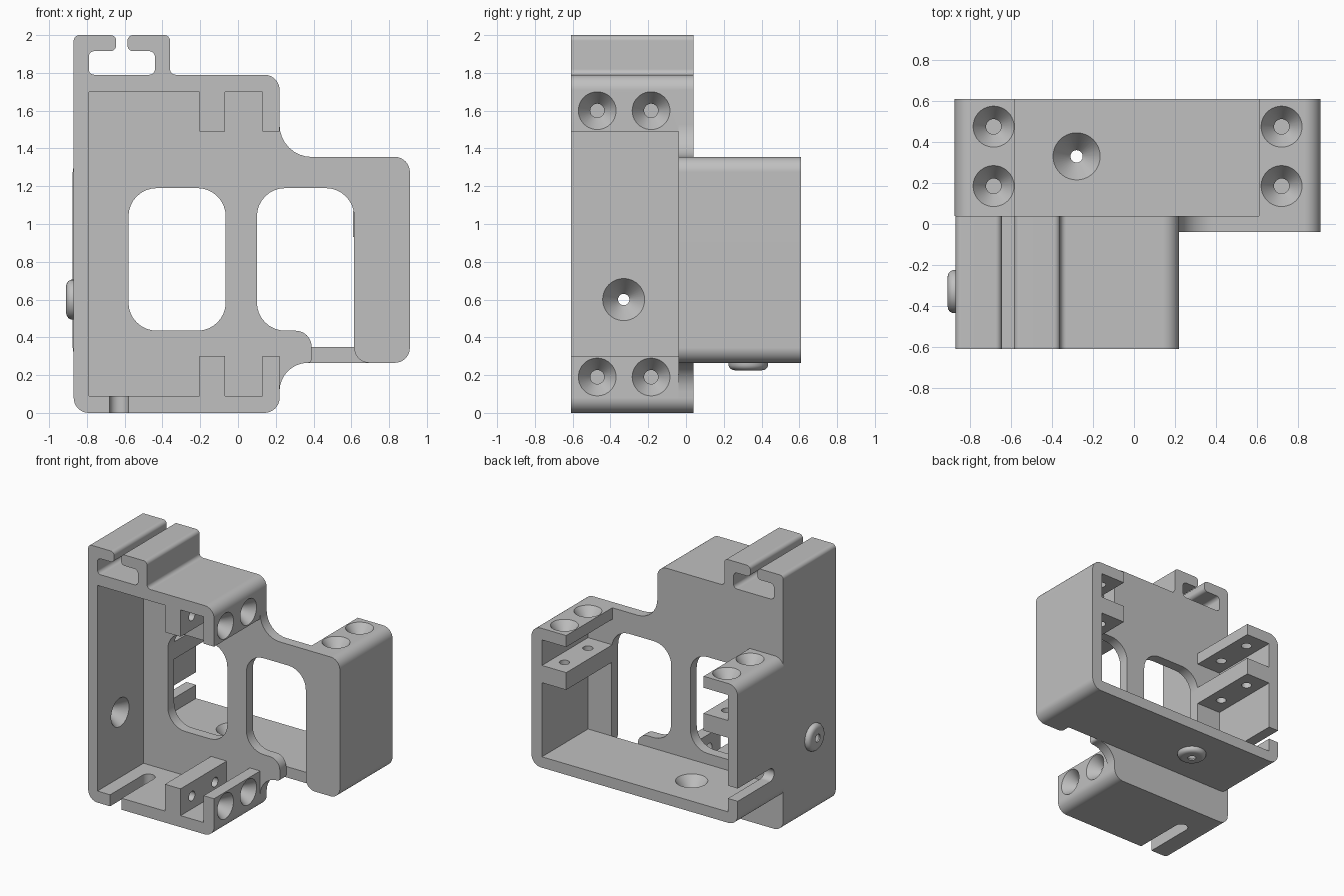
import bpy, bmesh, math
from mathutils import Vector

cube = bpy.data.objects.get("Cube")
if cube:
    bpy.data.objects.remove(cube, do_unlink=True)

grey = bpy.data.materials.new("plain grey")
grey.use_nodes = True
COLOUR = (0.53, 0.53, 0.53, 1)
grey.diffuse_color = COLOUR
grey.node_tree.nodes["Principled BSDF"].inputs["Base Color"].default_value = COLOUR


def place(axis, u, v, w):
    """Point (u, v) of a section at distance w along the axis."""
    return {"X": (w, u, v), "Y": (u, w, v), "Z": (u, v, w)}[axis]


def rounded(points, steps=8):
    """Outline from (u, v[, radius]) with its square corners rounded."""
    out = []
    for i, p in enumerate(points):
        c = Vector(p[:2])
        r = p[2] if len(p) > 2 else 0
        if not r:
            out.append(c)
            continue
        d1 = (Vector(points[i - 1][:2]) - c).normalized()
        d2 = (Vector(points[(i + 1) % len(points)][:2]) - c).normalized()
        for k in range(steps + 1):
            t = math.pi / 2 * k / steps
            out.append(c + r * (d1 + d2 - d2 * math.cos(t) - d1 * math.sin(t)))
    return out


def prism(bm, points, axis, start, end):
    """Extruded outline."""
    outline = rounded(points)
    rings = [[bm.verts.new(place(axis, p.x, p.y, w)) for p in outline] for w in (start, end)]
    skin(bm, rings)


def lathe(bm, axis, u, v, profile, sides=40):
    """Round part from (distance, radius) pairs."""
    turn = [2 * math.pi * k / sides for k in range(sides)]
    rings = [[bm.verts.new(place(axis, u + r * math.cos(a), v + r * math.sin(a), w))
              for a in turn] for w, r in profile]
    skin(bm, rings)


def skin(bm, rings):
    n = len(rings[0])
    bm.faces.new(rings[0])
    bm.faces.new(rings[-1])
    for a, b in zip(rings, rings[1:]):
        for i in range(n):
            bm.faces.new((a[i], a[(i + 1) % n], b[(i + 1) % n], b[i]))


def make(name, bm):
    bmesh.ops.recalc_face_normals(bm, faces=bm.faces)
    mesh = bpy.data.meshes.new(name)
    bm.to_mesh(mesh)
    bm.free()
    mesh.materials.append(grey)
    obj = bpy.data.objects.new(name, mesh)
    bpy.context.collection.objects.link(obj)
    return obj


def activate(obj):
    bpy.ops.object.select_all(action="DESELECT")
    obj.select_set(True)
    bpy.context.view_layer.objects.active = obj


def combine(obj, tool, operation):
    activate(obj)
    mod = obj.modifiers.new("cut", "BOOLEAN")
    mod.operation = operation
    mod.solver = "EXACT"
    mod.object = tool
    bpy.ops.object.modifier_apply(modifier=mod.name)
    bpy.data.objects.remove(tool, do_unlink=True)


def finish(obj):
    activate(obj)
    bpy.ops.object.shade_smooth_by_angle(angle=math.radians(30))
    mod = obj.modifiers.new("even shading", "WEIGHTED_NORMAL")
    mod.keep_sharp = True


def mount_boss(cradle, axis, u, v, face):
    """Rounded boss on the outside of a wall."""
    bm = bmesh.new()
    lathe(bm, axis, u, v, [(face + 0.02, 0.105), (face - 0.015, 0.105), (face - 0.028, 0.098),
                           (face - 0.036, 0.087), (face - 0.04, 0.07)])
    combine(cradle, make("boss", bm), "UNION")


def boss_hole(bm, axis, u, v, face):
    lathe(bm, axis, u, v, [(face + 0.095, 0.122), (face + 0.085, 0.115),
                           (face - 0.03, 0.03), (face - 0.1, 0.03)])


def screw_hole(bm, axis, u, v, face):
    """Countersink through the lip, then a straight hole through the inner block."""
    lathe(bm, axis, u, v, [(face + 0.01, 0.107), (face - 0.09, 0.037), (face - 0.5, 0.037)])


# Outline of the front body with the slotted rail on top
R = 0.03
BODY = [(0.22, 1.79, 0.08), (-0.36, 1.79, R), (-0.36, 2, R), (-0.585, 2, R),
        (-0.585, 1.915, R), (-0.44, 1.915, R), (-0.44, 1.79, R), (-0.79, 1.79, R),
        (-0.79, 1.915, R), (-0.645, 1.915, R), (-0.645, 2, R), (-0.87, 2, R),
        (-0.87, 0, 0.08), (0.22, 0, 0.08)]

# Front cradle: open front and side, with two clamping pockets
pocket = lambda lip, wall: [(0.22, lip), (0.13, lip), (0.13, wall), (-0.07, wall),
                            (-0.07, lip), (-0.205, lip), (-0.205, wall), (-0.79, wall)]
bm = bmesh.new()
prism(bm, BODY + pocket(0.3, 0.09) + pocket(1.49, 1.7)[::-1], "Y", -0.61, -0.04)
front = make("front_cradle", bm)
mount_boss(front, "X", -0.33, 0.6, -0.87)
bm = bmesh.new()
boss_hole(bm, "X", -0.33, 0.6, -0.87)
for y in (-0.47, -0.185):
    for z in (0.19, 1.6):
        screw_hole(bm, "X", y, z, 0.22)
prism(bm, [(-0.68, -0.7), (-0.58, -0.7), (-0.58, -0.16, 0.05), (-0.68, -0.16, 0.05)],
      "Z", -0.05, 0.2)
combine(front, make("front_cutter", bm), "DIFFERENCE")
finish(front)

# Middle plate shared by both cradles, with its open window
bm = bmesh.new()
prism(bm, BODY + [(0.22, 0.265, 0.15), (0.39, 0.265, 0.02), (0.39, 0.435, 0.085),
                  (0.1, 0.435, 0.15), (0.1, 1.19, 0.15), (0.615, 1.19, 0.15),
                  (0.615, 0.265, 0.08), (0.91, 0.265, 0.08), (0.91, 1.355, 0.08),
                  (0.22, 1.355, 0.17)], "Y", -0.04, 0.04)
plate = make("middle_plate", bm)
bm = bmesh.new()
prism(bm, [(-0.58, 0.435, 0.15), (-0.065, 0.435, 0.15), (-0.065, 1.19, 0.15),
           (-0.58, 1.19, 0.15)], "Y", -0.2, 0.2)
combine(plate, make("window_cutter", bm), "DIFFERENCE")
finish(plate)

# Rear cradle: open back and top, with the same pockets turned upward
side = lambda lip, wall: [(lip, 1.355), (lip, 1.265), (wall, 1.265), (wall, 1.065),
                          (lip, 1.065), (lip, 0.93), (wall, 0.93), (wall, 0.35)]
bm = bmesh.new()
prism(bm, [(-0.875, 1.355, 0.08), (-0.875, 0.265, 0.08), (0.91, 0.265, 0.08),
           (0.91, 1.355, 0.08)] + side(0.61, 0.82) + side(-0.58, -0.79)[::-1],
      "Y", 0.04, 0.61)
rear = make("rear_cradle", bm)
mount_boss(rear, "Z", -0.28, 0.33, 0.265)
bm = bmesh.new()
boss_hole(bm, "Z", -0.28, 0.33, 0.265)
for x in (-0.685, 0.72):
    for y in (0.185, 0.475):
        screw_hole(bm, "Z", x, y, 1.355)
prism(bm, [(0.7, 0.455), (0.7, 0.555), (0.16, 0.555, 0.05), (0.16, 0.455, 0.05)],
      "X", -1, -0.7)
combine(rear, make("rear_cutter", bm), "DIFFERENCE")
finish(rear)
